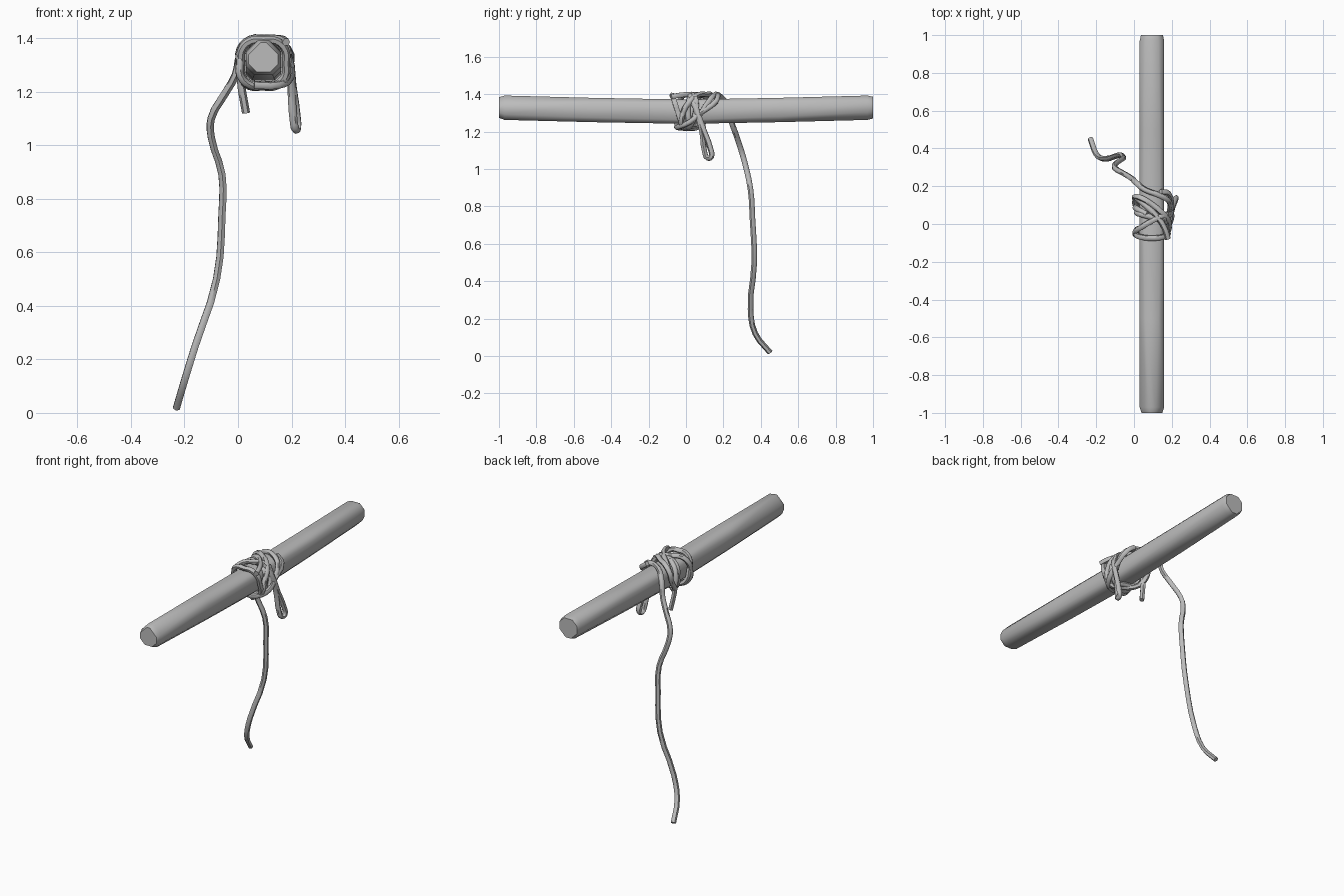
import bpy, bmesh
from math import sin, cos, pi, radians

cube = bpy.data.objects.get("Cube")
if cube:
    bpy.data.objects.remove(cube)

grey = bpy.data.materials.new("plain grey")
grey.use_nodes = True
colour = (0.5, 0.5, 0.5, 1)
grey.diffuse_color = colour
grey.node_tree.nodes["Principled BSDF"].inputs["Base Color"].default_value = colour

CX = 0.095   # beam axis in x
R = 0.015    # rope radius


def smooth(ob, angle):
    bpy.ops.object.select_all(action='DESELECT')
    ob.select_set(True)
    bpy.context.view_layer.objects.active = ob
    bpy.ops.object.shade_smooth_by_angle(angle=radians(angle))


def rope(name, points, closed=False):
    """Round cord through a list of points, turned into a mesh."""
    cu = bpy.data.curves.new(name, 'CURVE')
    cu.dimensions = '3D'
    cu.bevel_depth = R
    cu.bevel_resolution = 1
    cu.resolution_u = 3
    cu.use_fill_caps = True
    sp = cu.splines.new('BEZIER')
    sp.bezier_points.add(len(points) - 1)
    sp.use_cyclic_u = closed
    for bp, p in zip(sp.bezier_points, points):
        bp.co = p
        bp.handle_left_type = bp.handle_right_type = 'AUTO'
    ob = bpy.data.objects.new(name, cu)
    bpy.context.collection.objects.link(ob)
    cu.materials.append(grey)
    bpy.ops.object.select_all(action='DESELECT')
    ob.select_set(True)
    bpy.context.view_layer.objects.active = ob
    bpy.ops.object.convert(target='MESH')
    smooth(bpy.context.object, 60)


def wrap(name, y, slant, phase, grow=0.0):
    """One turn around the beam: a rounded square, slanted along it."""
    pts = []
    for i in range(12):
        t = 2 * pi * i / 12
        c, s = cos(t), sin(t)
        k = (0.08 + grow) / (abs(c) ** 4 + abs(s) ** 4) ** 0.25
        pts.append((CX + k * c, y + slant * cos(t - phase), 1.308 + k * s))
    rope(name, pts, True)


# Beam: chamfered square section, slightly bowed, rounded ends.
# Each ring is y, half width, upper chamfer, lower chamfer
bm = bmesh.new()
rings = []
for y, h, up, low in ((-1, 0.055, 0.045, 0.03), (-0.97, 0.065, 0.045, 0.03),
                      (-0.5, 0.065, 0.03, 0.025), (0, 0.065, 0.022, 0.022),
                      (0.5, 0.065, 0.025, 0.03), (0.97, 0.065, 0.03, 0.04),
                      (1, 0.058, 0.03, 0.04)):
    z = 1.306 + 0.022 * abs(y) ** 1.3
    right = [(h - low, -h), (h, low - h), (h, h - up), (h - up, h)]
    section = right + [(-a, b) for a, b in reversed(right)]
    rings.append([bm.verts.new((CX + a, y, z + b)) for a, b in section])
for a, b in zip(rings, rings[1:]):
    for i in range(8):
        j = (i + 1) % 8
        bm.faces.new((a[i], a[j], b[j], b[i]))
bm.faces.new(rings[0])
bm.faces.new(rings[-1])
bmesh.ops.recalc_face_normals(bm, faces=bm.faces)
me = bpy.data.meshes.new("beam")
bm.to_mesh(me)
bm.free()
me.materials.append(grey)
beam = bpy.data.objects.new("beam", me)
bpy.context.collection.objects.link(beam)
smooth(beam, 50)

# Rope turns around the beam
wrap("wrap_front", -0.045, 0.03, -pi / 2, 0.004)
wrap("wrap_slanted", 0.0, 0.055, 0.3, 0.008)
wrap("wrap_middle", 0.035, 0.025, pi)
wrap("wrap_crossing", 0.06, 0.085, 2.6, 0.01)

# Long end: crosses the top of the beam and hangs to the ground
rope("long_tail", [
    (0.19, 0.07, 1.28), (0.185, 0.12, 1.36), (0.14, 0.15, 1.393),
    (0.06, 0.18, 1.39), (0.01, 0.22, 1.34), (-0.01, 0.24, 1.26),
    (-0.05, 0.265, 1.19), (-0.1, 0.295, 1.1), (-0.1, 0.315, 1.03),
    (-0.06, 0.345, 0.89), (-0.06, 0.355, 0.74), (-0.08, 0.365, 0.5),
    (-0.16, 0.345, 0.25), (-0.2, 0.37, 0.12), (-0.23, 0.45, 0.018)])

# Hanging loop on the left side
rope("hanging_loop", [
    (0.17, 0.05, 1.385), (0.195, 0.06, 1.3), (0.2, 0.085, 1.2),
    (0.208, 0.1, 1.09), (0.215, 0.115, 1.058), (0.222, 0.135, 1.065),
    (0.22, 0.13, 1.11), (0.205, 0.09, 1.22), (0.19, 0.05, 1.33),
    (0.15, 0.02, 1.395)])

# Short end on the right side
rope("short_tail", [
    (0.07, 0.05, 1.395), (0.015, 0.08, 1.35), (0.01, 0.09, 1.25),
    (0.03, 0.105, 1.12)])

# Loose stub on top and diagonal strand across the knot
rope("loose_stub", [
    (0.18, -0.08, 1.385), (0.165, -0.03, 1.395), (0.13, 0.03, 1.398),
    (0.07, 0.09, 1.392), (0.012, 0.14, 1.36)])
rope("side_strand", [
    (0.14, 0.17, 1.395), (0.185, 0.16, 1.36), (0.195, 0.08, 1.3),
    (0.195, 0.02, 1.25), (0.15, -0.04, 1.225), (0.06, -0.05, 1.225)])
